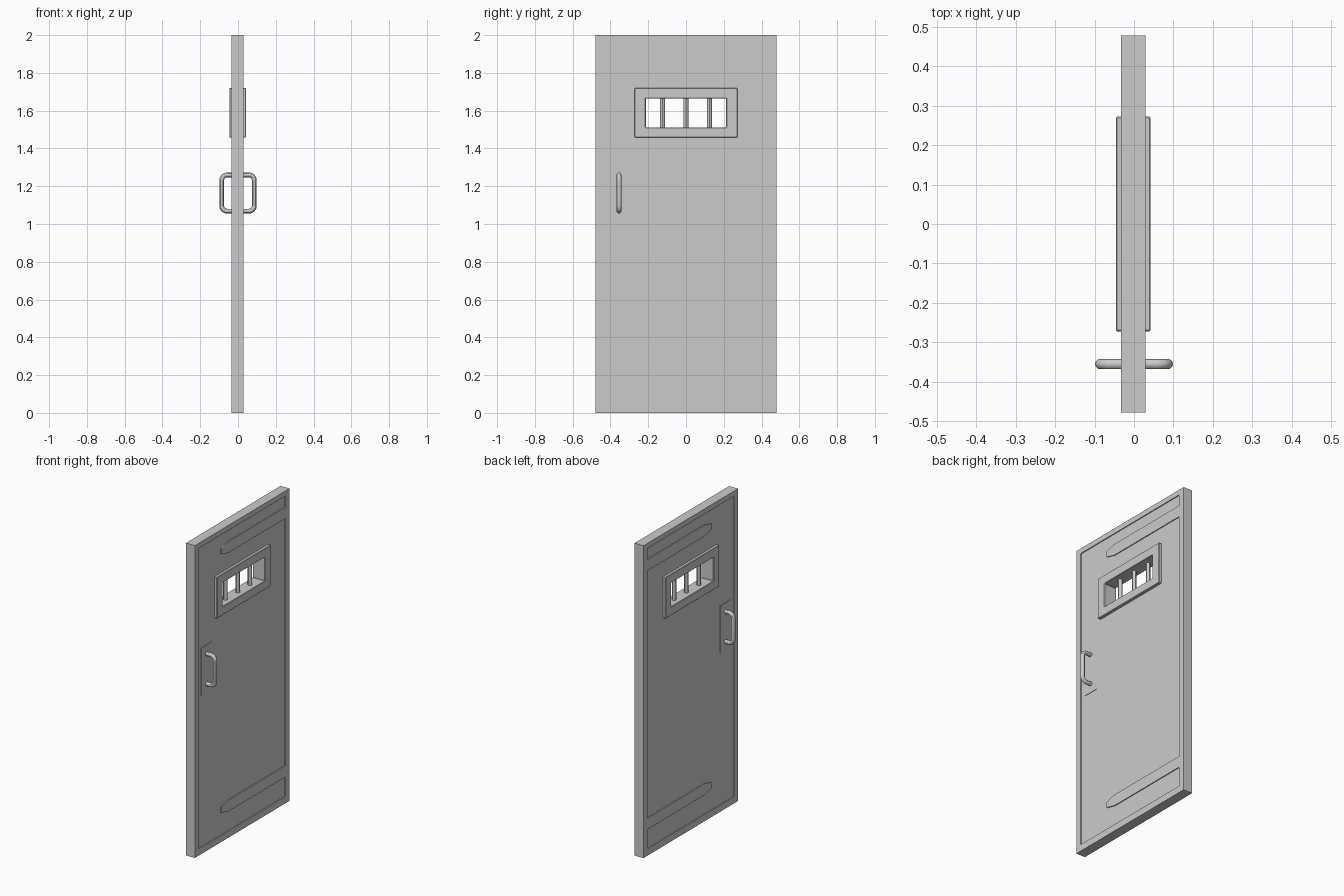
import bpy
from math import pi, sin, cos
from mathutils import Matrix

if "Cube" in bpy.data.objects:
    bpy.data.objects.remove(bpy.data.objects["Cube"])

CX = -0.002                      # slab centre in x
TO_YZ = Matrix(((0, 0, 1, CX), (1, 0, 0, 0), (0, 1, 0, 0), (0, 0, 0, 1)))


def rect(y0, y1, z0, z1):
    return [(y0, z0), (y1, z0), (y1, z1), (y0, z1)]


def curve_object(name, loops, cyclic_dims, setup, smooth):
    """Closed poly curve(s) turned into a mesh object."""
    cu = bpy.data.curves.new(name, 'CURVE')
    cu.dimensions = cyclic_dims
    for pts in loops:
        sp = cu.splines.new('POLY')
        sp.points.add(len(pts) - 1)
        for p, c in zip(sp.points, pts):
            p.co = (*c, 1) if len(c) == 3 else (*c, 0, 1)
        sp.use_cyclic_u = True
        sp.use_smooth = smooth
    for key, value in setup.items():
        setattr(cu, key, value)
    ob = bpy.data.objects.new(name, cu)
    bpy.context.collection.objects.link(ob)
    bpy.ops.object.select_all(action='DESELECT')
    ob.select_set(True)
    bpy.context.view_layer.objects.active = ob
    bpy.ops.object.convert(target='MESH')
    return bpy.context.object


def plate(name, loops, half):
    """Flat plate in the yz plane; loops after the first are holes."""
    ob = curve_object(name, loops, '2D', {'fill_mode': 'BOTH', 'extrude': half}, False)
    ob.data.transform(TO_YZ)
    return ob


def strap(z):
    """Notch outline of a pointed hinge strap, walked upwards."""
    return [(0.437, z - 0.036), (-0.14, z - 0.036), (-0.21, z - 0.018),
            (-0.21, z + 0.018), (-0.14, z + 0.036), (0.437, z + 0.036)]


# Raised border with the two hinge straps left standing
recess = [(-0.44, 0.043), (0.437, 0.043), *strap(0.204), *strap(1.860),
          (0.437, 1.967), (-0.44, 1.967)]
plate("door_border_and_straps", [rect(-0.478, 0.478, 0, 2), recess], 0.0315)

# Recessed panel with the window opening
plate("door_panel", [rect(-0.46, 0.46, 0.02, 1.98),
                     rect(-0.24, 0.24, 1.485, 1.69)], 0.0255)

# Window trim, passing through the door
trim = plate("window_trim", [rect(-0.272, 0.272, 1.457, 1.721),
                             rect(-0.213, 0.213, 1.512, 1.664)], 0.0437)
weld = trim.modifiers.new("weld", 'WELD')
weld.merge_threshold = 0.0005
bevel = trim.modifiers.new("bevel", 'BEVEL')
bevel.width = 0.003
bevel.segments = 1

# Window bars
for i, y in enumerate((-0.124, 0, 0.124)):
    bpy.ops.mesh.primitive_cylinder_add(vertices=12, radius=0.013, depth=0.19,
                                        location=(CX, y, 1.588))
    bar = bpy.context.object
    bar.name = f"window_bar_{i + 1}"
    bpy.ops.object.shade_smooth_by_angle()

# Thin plates behind the handles (one slab showing on both faces)
plate("handle_plate", [rect(-0.407, -0.304, 1.012, 1.315)], 0.0285)

# Handles: one rounded loop running through the door
R, HX, ZC, HZ, Y = 0.028, 0.086, 1.164, 0.096, -0.355
path = []
for q, (sx, sz) in enumerate(((1, 1), (-1, 1), (-1, -1), (1, -1))):
    for k in range(6):
        a = q * pi / 2 + k * pi / 10
        path.append((sx * (HX - R) + R * cos(a), Y, ZC + sz * (HZ - R) + R * sin(a)))
curve_object("door_handles", [path], '3D',
             {'bevel_depth': 0.0127, 'bevel_resolution': 4}, True)
bpy.ops.object.shade_smooth_by_angle()
